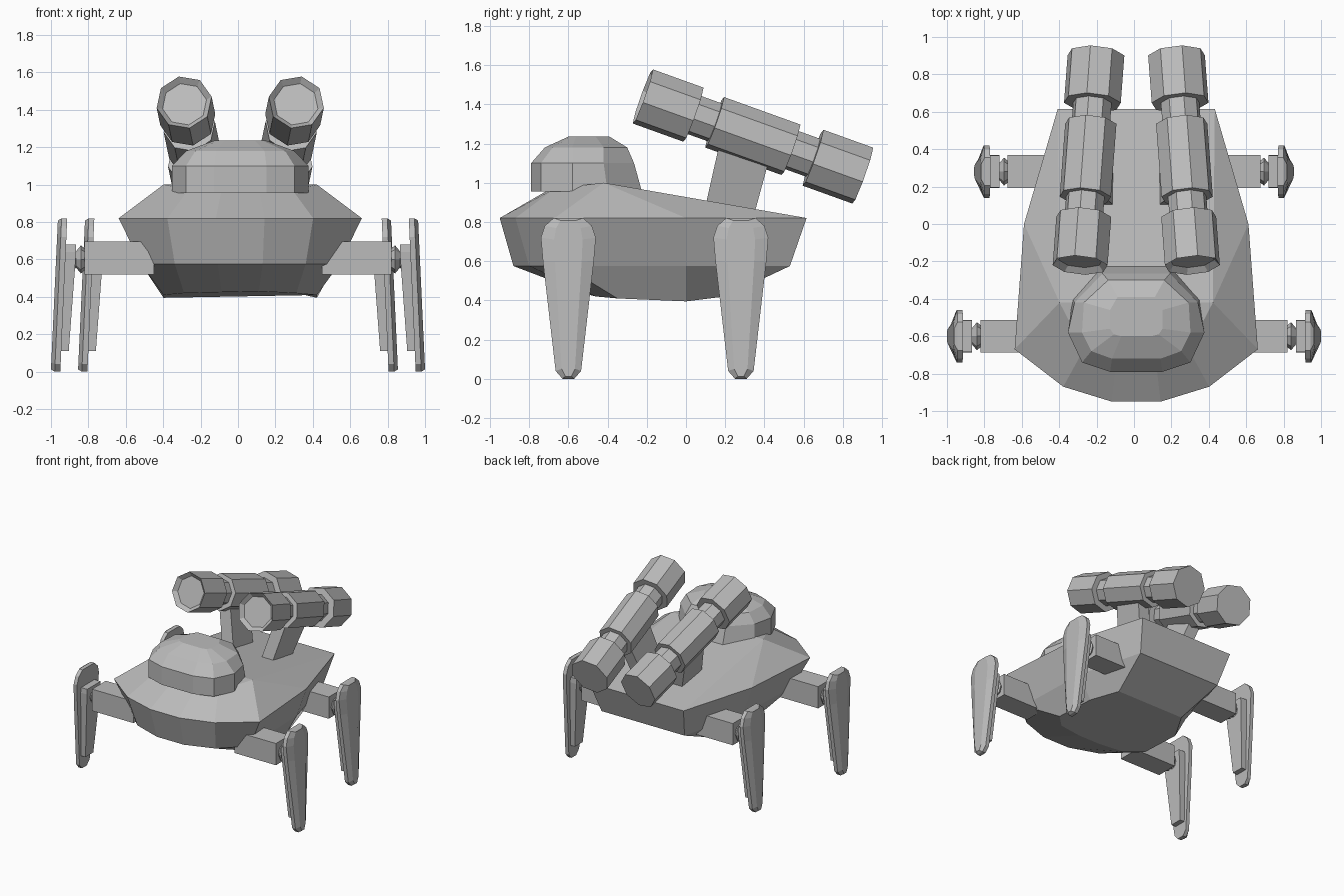
import bpy, bmesh, math
from mathutils import Matrix, Vector

cube = bpy.data.objects.get("Cube")
if cube:
    bpy.data.objects.remove(cube, do_unlink=True)

grey = bpy.data.materials.new("plain_grey")
grey.use_nodes = True
tone = (0.5, 0.5, 0.5, 1)
grey.diffuse_color = tone
grey.node_tree.nodes["Principled BSDF"].inputs["Base Color"].default_value = tone

MIDLINE = 0.012  # the body sits slightly to its left


def loft(name, rings):
    """Skin a stack of equal-length rings and cap both ends."""
    bm = bmesh.new()
    loops = [[bm.verts.new(p) for p in ring] for ring in rings]
    count = len(loops[0])
    for low, high in zip(loops, loops[1:]):
        for i in range(count):
            j = (i + 1) % count
            bm.faces.new((low[i], low[j], high[j], high[i]))
    bm.faces.new(loops[0][::-1])
    bm.faces.new(loops[-1])
    bmesh.ops.remove_doubles(bm, verts=bm.verts[:], dist=0.0005)
    bmesh.ops.recalc_face_normals(bm, faces=bm.faces[:])
    mesh = bpy.data.meshes.new(name)
    bm.to_mesh(mesh)
    bm.free()
    mesh.materials.append(grey)
    obj = bpy.data.objects.new(name, mesh)
    bpy.context.collection.objects.link(obj)
    return obj


def both_sides(half):
    """Close a half outline, listed front to back, by mirroring it."""
    right = [(MIDLINE + x, y, z) for x, y, z in half]
    left = [(MIDLINE - x, y, z) for x, y, z in reversed(half)]
    return right + left


def level(outline, z):
    return [(x, y, z) for x, y in outline]


# Hull: belly, chine, rim and raised deck with a ridge ahead of the middle
belly = [(.1, -.5, .43), (.3, -.46, .42), (.41, -.35, .41), (.41, 0, .395), (.3, .2, .42)]
chine = level([(.12, -.88), (.35, -.8), (.53, -.62), (.51, 0), (.37, .53)], .575)
rim = level([(.13, -.95), (.39, -.87), (.65, -.67), (.6, 0), (.42, .615)], .82)
ridge = (.41, -.42, 1)
deck = [(.1, -.69, .97), (.28, -.67, .97), ridge, ridge, ridge]
loft("hull", [both_sides(r) for r in (belly, chine, rim, deck)])

# Cabin dome
dome_base = [(.14, -.79), (.29, -.74), (.365, -.58), (.34, -.4), (.18, -.225)]
dome_shoulder = [(.14, -.79), (.29, -.74), (.365, -.58), (.33, -.42), (.18, -.265)]
dome_brow = [(.13, -.72), (.24, -.68), (.29, -.58), (.28, -.42), (.15, -.3)]
dome_crown = [(.08, -.6), (.12, -.59), (.14, -.56), (.14, -.46), (.1, -.39)]
loft("cabin_dome", [both_sides(level(o, z)) for o, z in
                    ((dome_base, .955), (dome_shoulder, 1.1), (dome_brow, 1.18), (dome_crown, 1.235))])


# Cannons: one stepped octagonal profile (distance along the barrel, radius)
barrel = [(.03, .12), (0, .15), (.275, .15), (.275, .105), (.39, .105), (.39, .14),
          (.805, .14), (.805, .105), (.925, .105), (.925, .155), (1.195, .155)]


def cannon(name, side):
    front = Vector((MIDLINE + side * .3, -.22, 1.44))
    back = Vector((MIDLINE + side * .215, .905, 1.035))
    axis = (back - front).normalized()
    across = axis.cross(Vector((0, 0, 1))).normalized()
    up = across.cross(axis)
    roll = side * math.radians(10)
    rings = []
    for s, r in barrel:
        ring = []
        for k in range(8):
            a = (k + .5) * math.tau / 8 + roll
            ring.append(front + axis * s + across * r * math.cos(a) + up * r * math.sin(a))
        rings.append(ring)
    loft(name, rings)


def strut(name, side):
    """Leaning plate between the deck and a barrel."""
    def section(x, y, z, drop):
        return [(MIDLINE + side * (x + dx), y + dy, z - drop * (dy > 0))
                for dx, dy in ((-.05, 0), (.05, 0), (.05, .25), (-.05, .25))]
    loft(name, [section(.16, .09, .84, .03), section(.26, .18, 1.24, .1)])


# Legs: arm, joint, inner brace and bevelled leaf-shaped shin
shin_half = [(.03, 0), (.065, .04), (.13, .6), (.14, .72), (.12, .78), (.075, .82)]


def leg(name, side, reach, y0):
    def block(part, x_in, x_out, w, low, high):
        loft(name + part, [[(side * (reach + x), y0 + a * w, z) for a, z in
                            ((-1, low), (1, low), (1, high), (-1, high))] for x in (x_in, x_out)])

    def leaf(offset, width):
        points = [(y, z) for y, z in shin_half] + [(-y, z) for y, z in reversed(shin_half)]
        return [(side * (reach + offset - .045 * z), y0 + y * width, .41 + (z - .41) * (.97 + .03 * (offset < 0)))
                for y, z in points]

    block("_arm", -.55, -.18, .088, .52, .695)

    # Joint: a waisted octagonal pivot
    rings = []
    for x, r in ((-.19, .05), (-.16, .075), (-.135, .045), (-.09, .07)):
        rings.append([(side * (reach + x), y0 + r * math.cos(k * math.tau / 8),
                       .6 + r * math.sin(k * math.tau / 8)) for k in range(8)])
    loft(name + "_joint", rings)

    # Inner brace tapers and leans outward toward the foot
    brace = []
    for z, inner, w in ((.11, -.095, .05), (.64, -.135, .088), (.68, -.135, .085)):
        brace.append([(side * (reach + x), y0 + y, z) for x, y in
                      ((inner, -w), (-.05, -w), (-.05, w), (inner, w))])
    loft(name + "_brace", brace)
    loft(name + "_shin", [leaf(-.05, 1), leaf(-.02, 1), leaf(0, .52)])


for label, side in (("left", 1), ("right", -1)):
    cannon(label + "_cannon", side)
    strut(label + "_cannon_strut", side)
    leg(label + "_front_leg", side, 1, -.6)
    leg(label + "_rear_leg", side, .855, .28)
